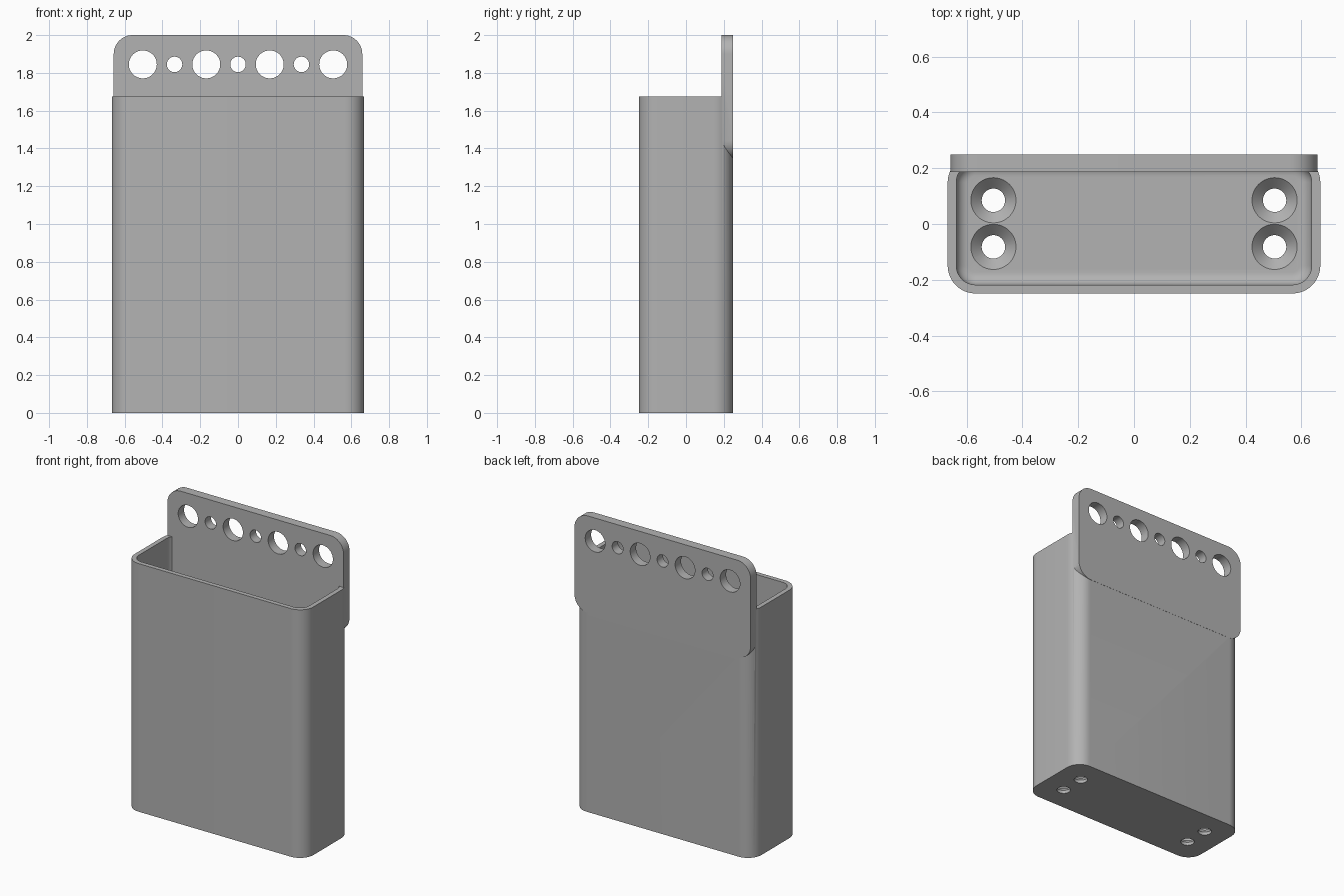
import bpy, bmesh
from math import pi, sin, cos, radians
from mathutils import Matrix, Vector

if "Cube" in bpy.data.objects:
    bpy.data.objects.remove(bpy.data.objects["Cube"], do_unlink=True)

grey = bpy.data.materials.new("plain grey")
grey.use_nodes = True
colour = (0.45, 0.45, 0.45, 1)
grey.diffuse_color = colour
grey.node_tree.nodes["Principled BSDF"].inputs["Base Color"].default_value = colour


def rounded_rect(hx, hy, r, steps=12):
    """Outline points of a rounded rectangle, counter-clockwise."""
    pts = []
    for q, (sx, sy) in enumerate([(1, 1), (-1, 1), (-1, -1), (1, -1)]):
        for i in range(steps + 1):
            a = (q + i / steps) * pi / 2
            pts.append((sx * (hx - r) + r * cos(a), sy * (hy - r) + r * sin(a)))
    return pts


def circle(r, n=48):
    return [(r * cos(2 * pi * i / n), r * sin(2 * pi * i / n)) for i in range(n)]


def loft(name, rings, matrix=Matrix()):
    """Closed solid through a list of (outline, height) rings."""
    bm = bmesh.new()
    loops = [[bm.verts.new((x, y, z)) for x, y in pts] for pts, z in rings]
    for a, b in zip(loops, loops[1:]):
        n = len(a)
        for i in range(n):
            j = (i + 1) % n
            bm.faces.new((a[i], a[j], b[j], b[i]))
    bm.faces.new(loops[0][::-1])
    bm.faces.new(loops[-1])
    bm.transform(matrix)
    bmesh.ops.recalc_face_normals(bm, faces=bm.faces)
    mesh = bpy.data.meshes.new(name)
    bm.to_mesh(mesh)
    bm.free()
    mesh.materials.append(grey)
    obj = bpy.data.objects.new(name, mesh)
    bpy.context.collection.objects.link(obj)
    return obj


def combine(target, tool, operation):
    """Apply a boolean and discard the tool."""
    tool.hide_render = True
    mod = target.modifiers.new("combine", "BOOLEAN")
    mod.operation, mod.solver, mod.object = operation, "EXACT", tool
    bpy.context.view_layer.objects.active = target
    bpy.ops.object.modifier_apply(modifier=mod.name)
    bpy.data.objects.remove(tool, do_unlink=True)


# Open-topped bin: outer wall, rim, inner wall, floor fillet, floor
HX, HY, TOP, R = 0.668, 0.249, 1.675, 0.1
WALL, FLOOR, FILLET = 0.031, 0.06, 0.045
rings = [(rounded_rect(HX, HY, R), z) for z in (0, TOP)]
rings.append((rounded_rect(HX - WALL, HY - WALL, R - WALL), TOP))
for i in range(9):
    a = i / 8 * pi / 2
    d = WALL + FILLET * (1 - cos(a))
    rings.append((rounded_rect(HX - d, HY - d, R - d), FLOOR + FILLET * (1 - sin(a))))
holder = loft("wall_bin", rings)

# Hanging plate along the back
upright = Matrix.Rotation(pi / 2, 4, "X")
plate_outline = rounded_rect(0.658, 0.3275, R)
plate = loft("hanging_plate", [(plate_outline, 0), (plate_outline, 0.063)],
             Matrix.Translation((0, 0.25, 1.6725)) @ upright)
combine(holder, plate, "UNION")

# Row of alternating large and small holes through the plate
for i in range(-3, 4):
    outline = circle(0.074 if i % 2 else 0.041)
    drill = loft("plate_drill", [(outline, 0), (outline, 0.3)],
                 Matrix.Translation((i * 0.168, 0.4, 1.845)) @ upright)
    combine(holder, drill, "DIFFERENCE")

# Countersunk holes in the floor
for x in (-0.504, 0.504):
    for y in (-0.082, 0.085):
        drill = loft("floor_drill",
                     [(circle(0.042), -0.05), (circle(0.042), FLOOR - 0.039),
                      (circle(0.081), FLOOR), (circle(0.082), FLOOR + 0.001)],
                     Matrix.Translation((x, y, 0)))
        combine(holder, drill, "DIFFERENCE")

# Smooth rounds, sharp edges
bpy.ops.object.select_all(action="DESELECT")
holder.select_set(True)
bpy.context.view_layer.objects.active = holder
bpy.ops.object.shade_smooth_by_angle(angle=radians(30))
